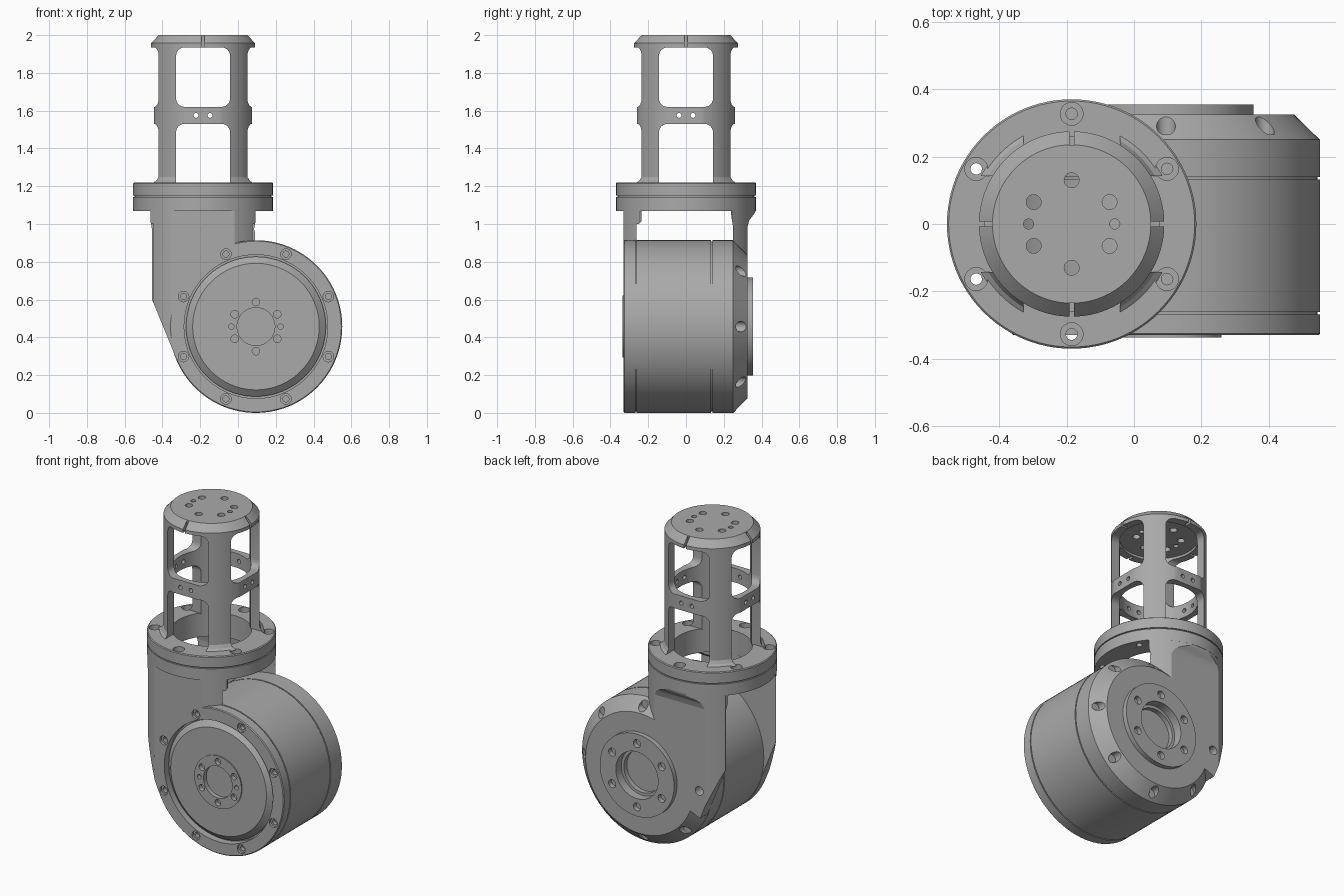
import bpy, bmesh
from math import sin, cos, pi, radians

if "Cube" in bpy.data.objects:
    bpy.data.objects.remove(bpy.data.objects["Cube"])

TX = -0.185                    # tower axis
DX, DZ, DR = 0.095, 0.457, 0.457   # drum axis and radius

metal = bpy.data.materials.new("machined grey")
metal.use_nodes = True
GREY = (0.4, 0.4, 0.4, 1)
metal.diffuse_color = GREY
metal.node_tree.nodes["Principled BSDF"].inputs["Base Color"].default_value = GREY


def put(axis, u, v, d):
    return {"x": (d, u, v), "y": (u, d, v), "z": (u, v, d)}[axis]


def lathe(bm, axis, cu, cv, profile, seg=96):
    """Revolve (radius, distance) points about an axis through cu, cv."""
    rings = []
    for r, d in profile:
        if r == 0:
            rings.append([bm.verts.new(put(axis, cu, cv, d))] * seg)
        else:
            rings.append([bm.verts.new(put(axis, cu + r * cos(2 * pi * i / seg),
                                           cv + r * sin(2 * pi * i / seg), d))
                          for i in range(seg)])
    pairs = list(zip(rings, rings[1:]))
    if profile[0][0] > 0:
        pairs.append((rings[-1], rings[0]))
    for a, b in pairs:
        for i in range(seg):
            j = (i + 1) % seg
            bm.faces.new(dict.fromkeys((a[i], a[j], b[j], b[i])))


def prism(bm, axis, pts, d0, d1):
    a = [bm.verts.new(put(axis, u, v, d0)) for u, v in pts]
    b = [bm.verts.new(put(axis, u, v, d1)) for u, v in pts]
    bm.faces.new(a)
    bm.faces.new(b[::-1])
    for i in range(len(a)):
        j = (i + 1) % len(a)
        bm.faces.new((a[i], a[j], b[j], b[i]))


def rect(u0, u1, v0, v1):
    return [(u0, v0), (u1, v0), (u1, v1), (u0, v1)]


def round_rect(u0, u1, v0, v1, r):
    corners = [(u1 - r, v1 - r), (u0 + r, v1 - r), (u0 + r, v0 + r), (u1 - r, v0 + r)]
    return [(cu + r * cos(radians(90 * k + 15 * s)), cv + r * sin(radians(90 * k + 15 * s)))
            for k, (cu, cv) in enumerate(corners) for s in range(7)]


def rod(bm, axis, cu, cv, r, d0, d1, seg=20):
    lathe(bm, axis, cu, cv, [(0, d0), (r, d0), (r, d1), (0, d1)], seg)


def around(r, start, count):
    return [(r * cos(radians(start + 360 * k / count)), r * sin(radians(start + 360 * k / count)))
            for k in range(count)]


def finish(name, bm):
    bmesh.ops.recalc_face_normals(bm, faces=bm.faces)
    me = bpy.data.meshes.new(name)
    bm.to_mesh(me)
    bm.free()
    me.materials.append(metal)
    ob = bpy.data.objects.new(name, me)
    bpy.context.collection.objects.link(ob)
    return ob


def boolean(ob, cutter_bm, operation="DIFFERENCE"):
    """Apply a boolean with a temporary cutter."""
    cutter = finish("cutter", cutter_bm)
    cutter.hide_render = True
    mod = ob.modifiers.new("cut", "BOOLEAN")
    mod.operation, mod.solver, mod.object = operation, "EXACT", cutter
    dg = bpy.context.evaluated_depsgraph_get()
    me = bpy.data.meshes.new_from_object(ob.evaluated_get(dg))
    ob.modifiers.clear()
    ob.data = me
    bpy.data.objects.remove(cutter)


def smooth(ob):
    bpy.ops.object.select_all(action="DESELECT")
    ob.select_set(True)
    bpy.context.view_layer.objects.active = ob
    bpy.ops.object.shade_smooth_by_angle(angle=radians(25))


# --- drum, with stepped front disc, seams and rear boss
bm = bmesh.new()
lathe(bm, "y", DX, DZ, [
    (0, -0.31), (0.1, -0.31), (0.1, -0.337), (0.165, -0.337), (0.165, -0.33),
    (0.335, -0.33), (0.37, -0.3), (0.37, -0.285), (0.38, -0.285), (0.38, -0.33),
    (0.452, -0.33), (DR, -0.325), (DR, -0.268), (0.45, -0.268), (0.45, -0.261),
    (DR, -0.261), (DR, 0.132), (0.45, 0.132), (0.45, 0.139), (DR, 0.139),
    (DR, 0.25), (0.38, 0.325), (0.26, 0.325), (0.26, 0.355), (0.148, 0.355),
    (0.148, 0.3), (0.13, 0.3), (0.13, 0.27), (0, 0.27)])
drum = finish("drum_housing", bm)

# --- drum screw holes
bm = bmesh.new()
for u, v in around(0.415, 22.5, 8):
    lathe(bm, "y", DX + u, DZ + v, [(0, -0.4), (0.028, -0.4), (0.028, -0.315),
                                    (0.016, -0.315), (0.016, -0.29), (0, -0.29)], 20)
for u, v in around(0.13, 90, 6):
    rod(bm, "y", DX + u, DZ + v, 0.02, -0.4, -0.31)
for side in (-1, 1):
    rod(bm, "y", DX + side * 0.13, DZ, 0.014, -0.4, -0.31)
for u, v in around(0.2, 90, 6):
    rod(bm, "y", DX + u, DZ + v, 0.025, 0.325, 0.4)
boolean(drum, bm)


def rear_scallops():
    bm = bmesh.new()
    for k, (u, v) in enumerate(around(0.415, 0, 8)):
        if k != 3:
            rod(bm, "y", DX + u, DZ + v, 0.028, 0.265, 0.4)
    return bm


boolean(drum, rear_scallops())
smooth(drum)

# --- arms joining the drum to the flange, trimmed to the flange radius
outline = [(-0.455, 1.08), (0.085, 1.08), (0.085, 0.97), (0.1, 0.935), (0.15, 0.905),
           (DX, DZ), (-0.326, 0.285), (-0.455, 0.6)]


def arm(name, y0, y1, clear_radius):
    bm = bmesh.new()
    prism(bm, "y", outline, y0, y1)
    ob = finish(name, bm)
    bm = bmesh.new()
    rod(bm, "z", TX, 0, 0.37, -0.1, 1.2, 96)
    boolean(ob, bm, "INTERSECT")
    bm = bmesh.new()
    rod(bm, "y", DX, DZ, clear_radius, y0 - 0.1, y1 + 0.1, 96)
    boolean(ob, bm)
    return ob


smooth(arm("front_arm", -0.33, -0.262, 0.45))
back_arm = arm("back_arm", 0.248, 0.325, 0.375)
boolean(back_arm, rear_scallops())
smooth(back_arm)

# --- collars blending each arm into the flange
collars = {
    "front_collar": [(-0.33, 1.0), (-0.25, 1.0), (-0.235, 1.015), (-0.235, 1.08), (-0.33, 1.08)],
    "back_collar": [(0.25, 0.98), (0.324, 0.98), (0.335, 1.02), (0.365, 1.06),
                    (0.37, 1.08), (0.238, 1.08), (0.24, 1.04)]}
for name, pts in collars.items():
    bm = bmesh.new()
    prism(bm, "x", pts, TX - 0.278, TX + 0.278)
    collar = finish(name, bm)
    bm = bmesh.new()
    rod(bm, "z", TX, 0, 0.3695, 0.9, 1.2, 96)
    boolean(collar, bm, "INTERSECT")
    smooth(collar)

# --- two-layer flange ring with counterbored holes
bm = bmesh.new()
lathe(bm, "z", TX, 0, [(0.23, 1.07), (0.37, 1.07), (0.37, 1.143), (0.362, 1.143),
                       (0.362, 1.15), (0.37, 1.15), (0.37, 1.215), (0.365, 1.22), (0.23, 1.22)])
flange = finish("flange_ring", bm)
bm = bmesh.new()
for u, v in around(0.327, 90, 6):
    lathe(bm, "z", TX + u, v, [(0, 1.0), (0.017, 1.0), (0.017, 1.18),
                               (0.034, 1.18), (0.034, 1.3), (0, 1.3)], 20)
boolean(flange, bm)
smooth(flange)

# --- cage tower with closed cap
bm = bmesh.new()
lathe(bm, "z", TX, 0, [(0, 2.0), (0.235, 2.0), (0.275, 1.957), (0.275, 1.25), (0.285, 1.23),
                       (0.305, 1.215), (0.225, 1.215), (0.225, 1.95), (0, 1.95)])
cage = finish("cage_tower", bm)
for axis, centre, along in (("y", TX, 0), ("x", 0, TX)):
    # windows and pin holes straight through
    bm = bmesh.new()
    for z0, z1 in ((1.17, 1.53), (1.62, 1.935)):
        prism(bm, axis, round_rect(centre - 0.143, centre + 0.143, z0, z1, 0.045),
              along - 0.5, along + 0.5)
    for side in (-1, 1):
        rod(bm, axis, centre + side * 0.037, 1.575, 0.013, along - 0.5, along + 0.5)
    boolean(cage, bm)
    # flats on the middle band and slits in the cap rim
    bm = bmesh.new()
    for side in (-1, 1):
        prism(bm, axis, rect(centre - 0.13, centre + 0.13, 1.5, 1.65),
              along + side * 0.26, along + side * 0.4)
        prism(bm, axis, rect(centre - 0.007, centre + 0.007, 1.9, 2.1),
              along + side * 0.235, along + side * 0.4)
    boolean(cage, bm)

# --- cap holes
bm = bmesh.new()
for u, v in around(0.13, 90, 6):
    rod(bm, "z", TX + u, v, 0.022, 1.9, 2.1)
for side in (-1, 1):
    rod(bm, "z", TX + side * 0.128, 0, 0.015, 1.9, 2.1)
boolean(cage, bm)
smooth(cage)
